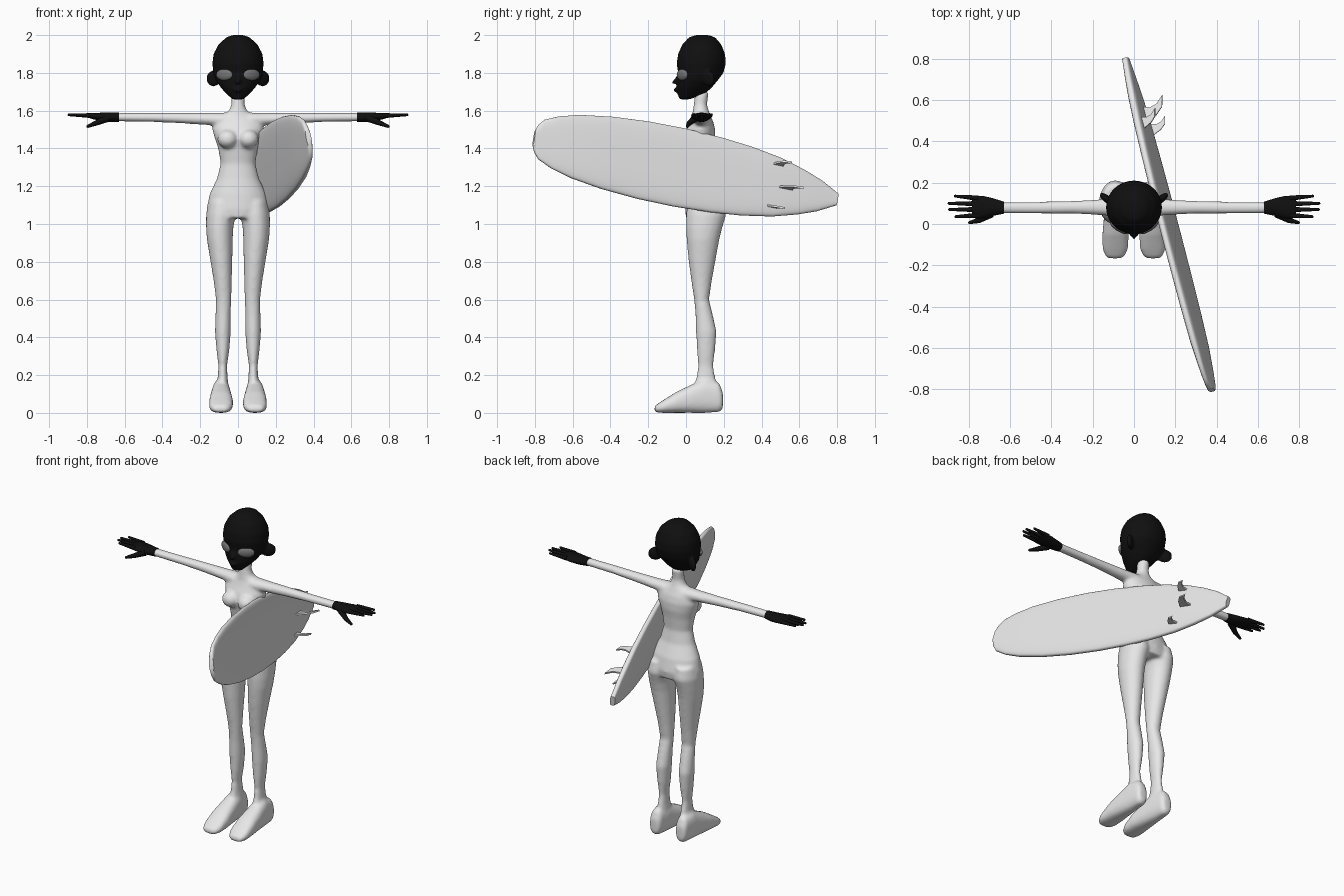
import bpy
import bmesh
import math
from mathutils import Matrix, Vector

if "Cube" in bpy.data.objects:
    bpy.data.objects.remove(bpy.data.objects["Cube"])


def material(name, value):
    mat = bpy.data.materials.new(name)
    mat.use_nodes = True
    color = (value, value, value, 1)
    mat.diffuse_color = color
    mat.node_tree.nodes["Principled BSDF"].inputs["Base Color"].default_value = color
    return mat


GREY = material("light grey", 0.8)
BLACK = material("black", 0.005)
EYE = material("eye grey", 0.18)


def loft(bm, axis, rows, side=1, power=2, count=28):
    """Skin rings along an axis; a row is position, then the span on each other axis."""
    rings = []
    for pos, a0, a1, b0, b1 in rows:
        ring = []
        for i in range(count):
            t = math.tau * i / count
            c, s = [math.copysign(abs(f(t)) ** (2 / power), f(t)) for f in (math.cos, math.sin)]
            a = (a0 + a1 + (a1 - a0) * c) / 2
            b = (b0 + b1 + (b1 - b0) * s) / 2
            x, y, z = {"x": (pos, a, b), "y": (a, pos, b), "z": (a, b, pos)}[axis]
            ring.append(bm.verts.new((x * side, y, z)))
        rings.append(ring)
    for r, q in zip(rings, rings[1:]):
        for i in range(count):
            j = (i + 1) % count
            bm.faces.new((r[i], r[j], q[j], q[i]))
    bm.faces.new(rings[0])
    bm.faces.new(rings[-1])


def ball(bm, center, radii, turn=0):
    m = Matrix.Translation(center) @ Matrix.Rotation(turn, 4, "Z") @ Matrix.Diagonal((*radii, 1))
    bmesh.ops.create_uvsphere(bm, u_segments=24, v_segments=16, radius=1, matrix=m)


def taper(bm, start, end, r0, r1):
    a, b = Vector(start), Vector(end)
    m = Matrix.Translation((a + b) / 2) @ (b - a).to_track_quat("Z", "Y").to_matrix().to_4x4()
    bmesh.ops.create_cone(bm, cap_ends=True, segments=10, radius1=r0, radius2=r1,
                          depth=(b - a).length, matrix=m)
    ball(bm, end, (r1, r1, r1))


def finish(bm, name, mat, voxel=0, smooth=0):
    bmesh.ops.recalc_face_normals(bm, faces=bm.faces)
    mesh = bpy.data.meshes.new(name)
    bm.to_mesh(mesh)
    bm.free()
    mesh.materials.append(mat)
    ob = bpy.data.objects.new(name, mesh)
    bpy.context.collection.objects.link(ob)
    bpy.ops.object.select_all(action="DESELECT")
    ob.select_set(True)
    bpy.context.view_layer.objects.active = ob
    bpy.ops.object.shade_smooth_by_angle(angle=math.radians(45))
    if voxel:
        fuse = ob.modifiers.new("fuse", "REMESH")
        fuse.mode = "VOXEL"
        fuse.voxel_size = voxel
        fuse.use_smooth_shade = True
        relax = ob.modifiers.new("relax", "SMOOTH")
        relax.factor = 0.5
        relax.iterations = smooth
    return ob


# Body: torso, bust, arms, legs and feet fused into one skin
bm = bmesh.new()
torso = [(1.70, .035, .05, .12), (1.63, .036, .04, .112), (1.60, .048, .036, .12),
         (1.575, .085, .033, .13), (1.54, .13, .02, .145), (1.5, .137, .0, .155),
         (1.45, .122, -.01, .155), (1.4, .105, .0, .147), (1.32, .092, .015, .14),
         (1.24, .112, .01, .155), (1.16, .15, .0, .19), (1.08, .167, -.005, .208),
         (1.03, .155, .0, .2)]
loft(bm, "z", [(z, -r, r, y0, y1) for z, r, y0, y1 in torso])
arm = [(.06, .03, .13, 1.51, 1.59), (.15, .042, .12, 1.523, 1.588), (.3, .05, .112, 1.533, 1.588),
       (.45, .05, .108, 1.54, 1.588), (.645, .052, .106, 1.543, 1.588)]
leg = [(1.12, .02, .155, .01, .2), (1.05, .012, .169, 0, .213), (.98, .025, .169, 0, .192),
       (.92, .028, .165, .003, .177), (.81, .03, .147, .013, .157), (.7, .033, .129, .028, .137),
       (.6, .036, .117, .043, .122), (.52, .038, .119, .05, .142), (.43, .038, .122, .053, .162),
       (.33, .046, .114, .058, .154), (.25, .058, .104, .064, .144), (.19, .055, .107, .055, .155),
       (.1, .045, .125, .03, .175)]
foot = [(.195, .065, .12, .02, .11), (.175, .052, .13, .004, .16), (.1, .042, .138, 0, .18),
        (.03, .034, .146, 0, .15), (-.05, .026, .153, 0, .112), (-.12, .028, .153, 0, .068),
        (-.155, .045, .14, .002, .045), (-.167, .06, .125, .006, .032)]
for side in (-1, 1):
    loft(bm, "x", arm, side)
    loft(bm, "z", leg, side)
    loft(bm, "y", foot, side, power=2.5)
    ball(bm, (side * .055, .012, 1.45), (.054, .055, .05))
finish(bm, "body", GREY, voxel=.009, smooth=8)

# Hands with four fingers and a thumb
palm = [(.63, .05, .108, 1.541, 1.59), (.68, .04, .124, 1.54, 1.59), (.73, .028, .136, 1.547, 1.589),
        (.77, .027, .137, 1.555, 1.588), (.785, .04, .125, 1.56, 1.584)]
fingers = [(.125, .865, .135), (.098, .895, .1), (.07, .893, .07), (.042, .862, .036)]
for side, label in ((1, "left_hand"), (-1, "right_hand")):
    bm = bmesh.new()
    loft(bm, "x", palm, side)
    for y, tip_x, tip_y in fingers:
        taper(bm, (side * .755, y, 1.573), (side * tip_x, tip_y, 1.578), .014, .007)
    taper(bm, (side * .69, .05, 1.56), (side * .75, .018, 1.535), .02, .014)
    taper(bm, (side * .75, .018, 1.535), (side * .795, .007, 1.517), .014, .008)
    finish(bm, label, BLACK)

# Head with nose and ears
bm = bmesh.new()
head = [(2.0, .03, .05, .12), (1.988, .062, .015, .155), (1.95, .104, -.02, .187),
        (1.9, .13, -.042, .207), (1.85, .136, -.05, .211), (1.8, .131, -.042, .198),
        (1.76, .117, -.048, .168), (1.72, .09, -.05, .135), (1.69, .062, -.045, .1),
        (1.66, .03, -.035, .02)]
loft(bm, "z", [(z, -r, r, y0, y1) for z, r, y0, y1 in head])
taper(bm, (0, -.02, 1.775), (0, -.065, 1.75), .03, .01)
ball(bm, (0, -.047, 1.71), (.024, .02, .013))
for side in (-1, 1):
    ball(bm, (side * .13, .12, 1.77), (.046, .018, .043), side * math.radians(38))
finish(bm, "head", BLACK, voxel=.008, smooth=4)

# Eyes
for side, label in ((1, "left_eye"), (-1, "right_eye")):
    bm = bmesh.new()
    ball(bm, (side * .072, -.02, 1.79), (.05, .016, .03), side * math.radians(31))
    finish(bm, label, EYE)

# Board frame: local x runs to the tail, y across the width, z out of the finned face
nose, tail = Vector((.375, -.805, 1.455)), Vector((-.04, .8, 1.13))
along = (tail - nose).normalized()
out = along.cross(Vector((0, 0, 1))).normalized()
across = out.cross(along)
lean = math.asin(.15)
across, out = (across * math.cos(lean) - out * math.sin(lean),
               out * math.cos(lean) + across * math.sin(lean))
frame = Matrix((along, across, out)).transposed().to_4x4()
frame.translation = (nose + tail) / 2
length = (tail - nose).length

# Surfboard
bm = bmesh.new()
outline = [(0, .04), (.008, .075), (.025, .108), (.07, .142), (.137, .172), (.24, .197), (.36, .211),
           (.48, .213), (.6, .204), (.7, .188), (.8, .16), (.88, .122), (.94, .085), (.98, .05),
           (1, .032)]
rows = []
for t, half in outline:
    thick = .026 * min(1, .55 + 3 * t, .6 + 3 * (1 - t))
    rows.append(((t - .5) * length, -half, half, -thick, thick))
loft(bm, "x", rows, power=3.2, count=40)
finish(bm, "surfboard", GREY).matrix_world = frame

# Three swept fins near the tail
fin_shape = [(-.045, -.01), (.035, -.01), (.022, .03), (.03, .065), (.062, .1), (.01, .085), (-.02, .05)]
for label, t, v, size in (("center_fin", .83, 0, 1.05), ("upper_fin", .795, .118, .75),
                          ("lower_fin", .795, -.112, .75)):
    bm = bmesh.new()
    face = bm.faces.new([bm.verts.new((u * size, -.005, w * size)) for u, w in fin_shape])
    push = bmesh.ops.extrude_face_region(bm, geom=[face])["geom"]
    bmesh.ops.translate(bm, vec=(0, .01, 0), verts=[g for g in push if isinstance(g, bmesh.types.BMVert)])
    cant = Matrix.Rotation(-v * 1.2, 4, "X")
    place = Matrix.Translation(((t - .5) * length, v, .024))
    finish(bm, label, GREY).matrix_world = frame @ place @ cant
